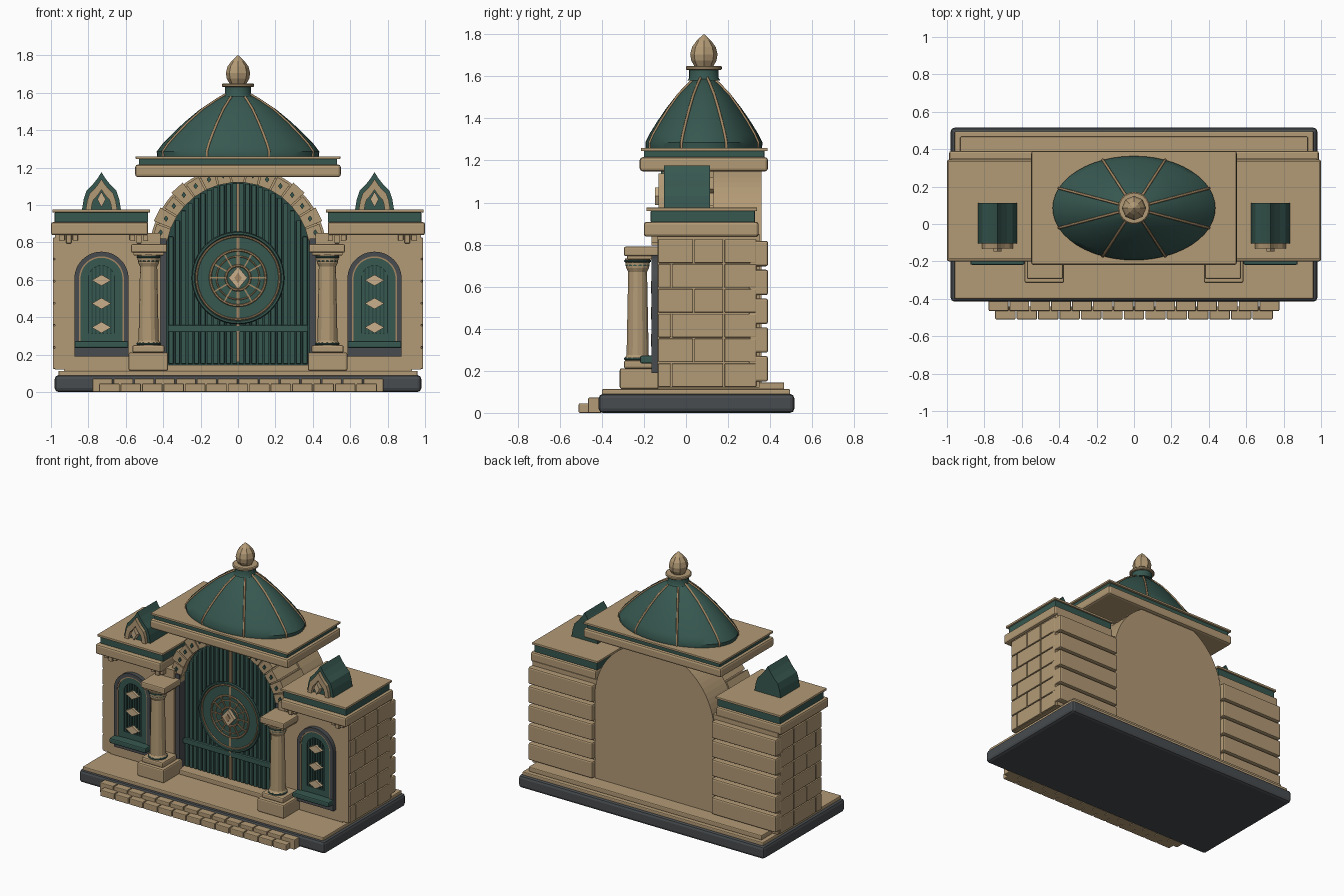
import bpy, bmesh, math
from math import sin, cos, pi, radians, sqrt
from mathutils import Matrix

cube = bpy.data.objects.get("Cube")
if cube:
    bpy.data.objects.remove(cube)


def material(name, rgb):
    m = bpy.data.materials.new(name)
    m.use_nodes = True
    m.diffuse_color = (*rgb, 1)
    m.node_tree.nodes["Principled BSDF"].inputs["Base Color"].default_value = (*rgb, 1)
    return m


STONE = material("sandstone", (0.45, 0.325, 0.18))
GREEN = material("patina_green", (0.038, 0.096, 0.08))
DEEP = material("deep_green", (0.024, 0.065, 0.055))
SLATE = material("slate_grey", (0.065, 0.072, 0.078))
TRIM = material("bronze_trim", (0.36, 0.24, 0.125))
PALE = material("pale_stone", (0.58, 0.43, 0.26))


def finish(name, bm, mat, smooth=False):
    bmesh.ops.recalc_face_normals(bm, faces=bm.faces)
    me = bpy.data.meshes.new(name)
    bm.to_mesh(me)
    bm.free()
    me.materials.append(mat)
    ob = bpy.data.objects.new(name, me)
    bpy.context.collection.objects.link(ob)
    if smooth:
        bpy.ops.object.select_all(action='DESELECT')
        ob.select_set(True)
        bpy.context.view_layer.objects.active = ob
        bpy.ops.object.shade_smooth_by_angle(angle=radians(35))
    return ob


def box(name, x, y, z, mat, bevel=0.0):
    """Box from (min, max) pairs with optional chamfer."""
    bm = bmesh.new()
    bmesh.ops.create_cube(bm, size=1)
    size = [abs(b - a) for a, b in (x, y, z)]
    mid = [(a + b) / 2 for a, b in (x, y, z)]
    bmesh.ops.scale(bm, vec=size, verts=bm.verts)
    bmesh.ops.translate(bm, vec=mid, verts=bm.verts)
    if bevel:
        bmesh.ops.bevel(bm, geom=bm.edges[:], offset=bevel, segments=2,
                        profile=0.5, affect='EDGES')
    return finish(name, bm, mat)


def side_box(name, s, x, y, z, mat, bevel=0.0):
    return box(name, sorted((s * x[0], s * x[1])), y, z, mat, bevel)


def prism(name, pts, y, mat):
    """Extrude an x-z outline along y."""
    bm = bmesh.new()
    a = [bm.verts.new((px, y[0], pz)) for px, pz in pts]
    b = [bm.verts.new((px, y[1], pz)) for px, pz in pts]
    n = len(pts)
    bm.faces.new(a)
    bm.faces.new(b[::-1])
    for i in range(n):
        bm.faces.new((a[i], a[(i + 1) % n], b[(i + 1) % n], b[i]))
    return finish(name, bm, mat)


def arch(cx, r, z0, zc, n=24):
    """Round-headed outline, starting at the bottom right."""
    top = [(cx + r * cos(pi * i / n), zc + r * sin(pi * i / n)) for i in range(n + 1)]
    return [(cx + r, z0)] + top + [(cx - r, z0)]


def arch_band(name, cx, r0, r1, z0, zc, y, mat):
    return prism(name, arch(cx, r1, z0, zc) + arch(cx, r0, z0, zc)[::-1], y, mat)


def lathe(name, profile, centre, mat, seg=24, sy=1.0, smooth=True):
    bm = bmesh.new()
    rings = [[bm.verts.new((centre[0] + r * cos(2 * pi * i / seg),
                            centre[1] + sy * r * sin(2 * pi * i / seg), z))
              for i in range(seg)] for r, z in profile]
    for lo, hi in zip(rings, rings[1:]):
        for i in range(seg):
            j = (i + 1) % seg
            bm.faces.new((lo[i], lo[j], hi[j], hi[i]))
    bm.faces.new(rings[0])
    bm.faces.new(rings[-1])
    return finish(name, bm, mat, smooth)


def hoop(name, z, y, major, minor, mat):
    bpy.ops.mesh.primitive_torus_add(major_radius=major, minor_radius=minor, major_segments=48,
                                     minor_segments=6, location=(0, y, z), rotation=(pi / 2, 0, 0))
    ob = bpy.context.object
    ob.name = name
    ob.data.materials.append(mat)


def diamond(name, cx, cz, w, h, y, mat):
    return prism(name, [(cx + w, cz), (cx, cz + h), (cx - w, cz), (cx, cz - h)], y, mat)


# Base, floor slabs and paved steps
box("base", (-.98, .98), (-.415, .515), (0, .09), SLATE, .02)
box("floor_slab", (-.96, .96), (-.4, .495), (.085, .113), STONE, .006)
box("plinth_slab", (-.93, .93), (-.135, .467), (.11, .145), STONE, .006)
for half, y0, y1, z1, n in ((.745, -.51, -.44, .045, 13), (.78, -.465, -.4, .072, 14)):
    w = 2 * half / n
    for i in range(n):
        x = -half + i * w
        box("step_stone", (x + .003, x + w - .003), (y0, y1), (0, z1), STONE, .005)

# Central arch: rear wall, door body, voussoirs
SPRING = .735
prism("rear_arch_wall", arch(0, .475, .11, SPRING, 40), (.13, .36), STONE)
prism("door_panel", arch(0, .392, .14, SPRING, 40), (-.055, .135), DEEP)
N = 17
for i in range(N):
    a0, a1 = pi * (i + .05) / N, pi * (i + .95) / N
    r1 = .485 if i % 2 == 0 else .465
    pts = [(r * cos(a), SPRING + r * sin(a)) for r, a in
           ((.385, a0), (r1, a0), (r1, a1), (.385, a1))]
    prism("voussoir", pts, (-.11, .13), STONE)
    am = (a0 + a1) / 2
    diamond("voussoir_stud", .43 * cos(am), SPRING + .43 * sin(am), .012, .017, (-.119, -.1), GREEN)
arch_band("voussoir_core", 0, .386, .455, .14, SPRING, (-.095, .13), STONE)

# Door planks, rails and round medallion
n = 22
pitch = .75 / n
for i in range(n):
    x = -.375 + (i + .5) * pitch
    top = SPRING + sqrt(.382 ** 2 - (abs(x) + .012) ** 2)
    box("door_plank", (x - .0125, x + .0125), (-.075, -.05), (.15, top), GREEN, .003)
box("door_crossbar", (-.375, .375), (-.092, -.05), (.32, .357), GREEN, .005)
box("door_centre_rail", (-.008, .008), (-.092, -.05), (.16, 1.115), TRIM)
MID = .61
disc = [(.235 * cos(2 * pi * i / 48), MID + .235 * sin(2 * pi * i / 48)) for i in range(48)]
prism("medallion_disc", disc, (-.09, -.05), GREEN)
for r, t, m in ((.238, .01, GREEN), (.222, .006, TRIM), (.148, .007, TRIM),
                (.115, .004, TRIM), (.065, .007, TRIM)):
    hoop("medallion_ring", MID, -.093, r, t, m)
for i in range(12):
    spoke = box("medallion_spoke", (.065, .15), (-.098, -.088), (-.004, .004), TRIM)
    spoke.matrix_world = Matrix.Translation((0, 0, MID)) @ Matrix.Rotation(i * pi / 6, 4, 'Y')
diamond("medallion_diamond", 0, MID, .05, .06, (-.115, -.08), PALE)
diamond("medallion_inset", 0, MID, .02, .028, (-.12, -.08), TRIM)

for s in (-1, 1):
    # Wing body, with jamb, side bricks and rear courses
    side_box("wing_body", s, (.415, .978), (-.135, .35), (.12, .85), STONE)
    side_box("door_jamb", s, (.383, .42), (-.12, -.04), (.145, .82), SLATE)
    h = .118
    for row in range(6):
        z = .12 + row * h
        joints = (-.135, .037, .18, .337) if row % 2 else (-.135, -.07, .18, .337)
        for a, b in zip(joints, joints[1:]):
            side_box("side_brick", s, (.96, .99), (a + .003, b - .003),
                     (z + .003, z + h - .003), STONE, .005)
    for row in range(5):
        z = .145 + row * .137
        side_box("rear_course", s, (.475, .988), (.3, .39), (z + .004, z + .125), STONE, .01)

    # Cornice, corbels and green band
    side_box("cornice", s, (.48, 1), (-.2, .345), (.838, .908), STONE, .012)
    side_box("cornice_band", s, (.48, .98), (-.168, .328), (.905, .962), GREEN, .005)
    side_box("cornice_cap", s, (.47, .992), (-.188, .338), (.96, .976), STONE, .003)
    for d, drop in ((-.235, .03), (-.2, .045), (-.165, .03), (.14, .03), (.175, .045), (.21, .03)):
        x = .73 + d
        side_box("corbel", s, (x - .014, x + .014), (-.165, -.13), (.84 - drop, .842), STONE, .003)

    # Arched window with sill, slats and diamonds
    c = s * .73
    arch_band("window_frame", c, .12, .145, .19, .605, (-.165, -.13), SLATE)
    side_box("window_apron", s, (.6, .86), (-.163, -.13), (.19, .24), SLATE)
    arch_band("window_trim", c, .112, .122, .24, .605, (-.162, -.13), TRIM)
    arch_band("window_border", c, .07, .113, .24, .605, (-.158, -.13), GREEN)
    prism("window_pane", arch(c, .075, .24, .605), (-.142, -.13), DEEP)
    side_box("window_lower_panel", s, (.66, .8), (-.155, -.13), (.24, .315), GREEN)
    for i in range(7):
        x = c + (i - 3) * .02
        top = .605 + sqrt(.07 ** 2 - ((i - 3) * .02) ** 2)
        box("window_slat", (x - .006, x + .006), (-.15, -.13), (.31, top), GREEN)
    for z in (.345, .473, .597):
        diamond("window_diamond", c, z, .052, .03, (-.166, -.14), PALE)
    side_box("window_sill", s, (.585, .875), (-.218, -.13), (.235, .272), GREEN, .008)

    # Column on a stepped plinth
    cx, cy = s * .478, -.23
    side_box("column_plinth", s, (.373, .585), (-.315, -.1), (.113, .212), STONE, .01)
    side_box("column_plinth_step", s, (.393, .565), (-.295, -.13), (.21, .25), STONE, .01)
    lathe("column_shaft", [(.062, .245), (.062, .262), (.054, .275), (.046, .67), (.056, .69),
                           (.062, .735)], (cx, cy), STONE, 14, 1, False)
    for z, r in ((.25, .065), (.695, .057), (.715, .064)):
        lathe("column_collar", [(r - .006, z), (r, z + .004), (r, z + .01), (r - .006, z + .014)],
              (cx, cy), GREEN)
    side_box("column_capital", s, (.395, .56), (-.28, -.13), (.73, .75), STONE, .005)
    side_box("column_abacus", s, (.38, .572), (-.295, -.11), (.745, .79), STONE, .008)

    # Gabled dormer with pointed ornament
    half = [(.105, .97), (.095, 1.03), (.08, 1.075), (.05, 1.105), (.022, 1.14), (0, 1.175)]

    def gable(k, zb):
        right = [(c + k * x, zb + k * (z - .97)) for x, z in half]
        return right + [(2 * c - x, z) for x, z in right[-2::-1]]
    prism("dormer", gable(1, .97), (-.105, .113), GREEN)
    outer, inner = gable(.8, .975), gable(.52, .975)
    prism("dormer_hood", outer + inner[::-1], (-.13, -.1), STONE)
    diamond("dormer_diamond", c, 1.03, .022, .042, (-.148, -.1), PALE)

# Roof slab layers
box("roof_slab", (-.55, .55), (-.22, .39), (1.148, 1.216), STONE, .015)
box("roof_band", (-.53, .53), (-.2, .373), (1.213, 1.247), GREEN, .004)
box("roof_cap", (-.547, .547), (-.214, .388), (1.245, 1.26), STONE, .003)

# Oval dome with eight ribs
CENTRE, FLAT = (0, .085), .64
dome = [(.432, 1.258), (.435, 1.285), (.405, 1.325), (.347, 1.385), (.283, 1.445),
        (.205, 1.51), (.125, 1.56), (.06, 1.595)]
lathe("dome", dome, CENTRE, GREEN, 48, FLAT)
for k in range(8):
    a = radians(22.5 + 45 * k)
    cu = bpy.data.curves.new("dome_rib", 'CURVE')
    cu.dimensions = '3D'
    cu.bevel_depth = .007
    cu.bevel_resolution = 1
    sp = cu.splines.new('POLY')
    sp.points.add(len(dome) - 1)
    for p, (r, z) in zip(sp.points, dome):
        p.co = (r * cos(a), CENTRE[1] + FLAT * r * sin(a), z + .002, 1)
    cu.materials.append(TRIM)
    bpy.context.collection.objects.link(bpy.data.objects.new("dome_rib", cu))

# Finial
lathe("finial_neck", [(.078, 1.58), (.07, 1.592), (.07, 1.632)], CENTRE, GREEN)
lathe("finial_disc", [(.08, 1.63), (.086, 1.635), (.086, 1.645), (.08, 1.65)], CENTRE, STONE)
lathe("finial_bud", [(.045, 1.648), (.06, 1.675), (.065, 1.705), (.056, 1.74), (.034, 1.77),
                     (.002, 1.8)], CENTRE, STONE, 8, 1, False)
